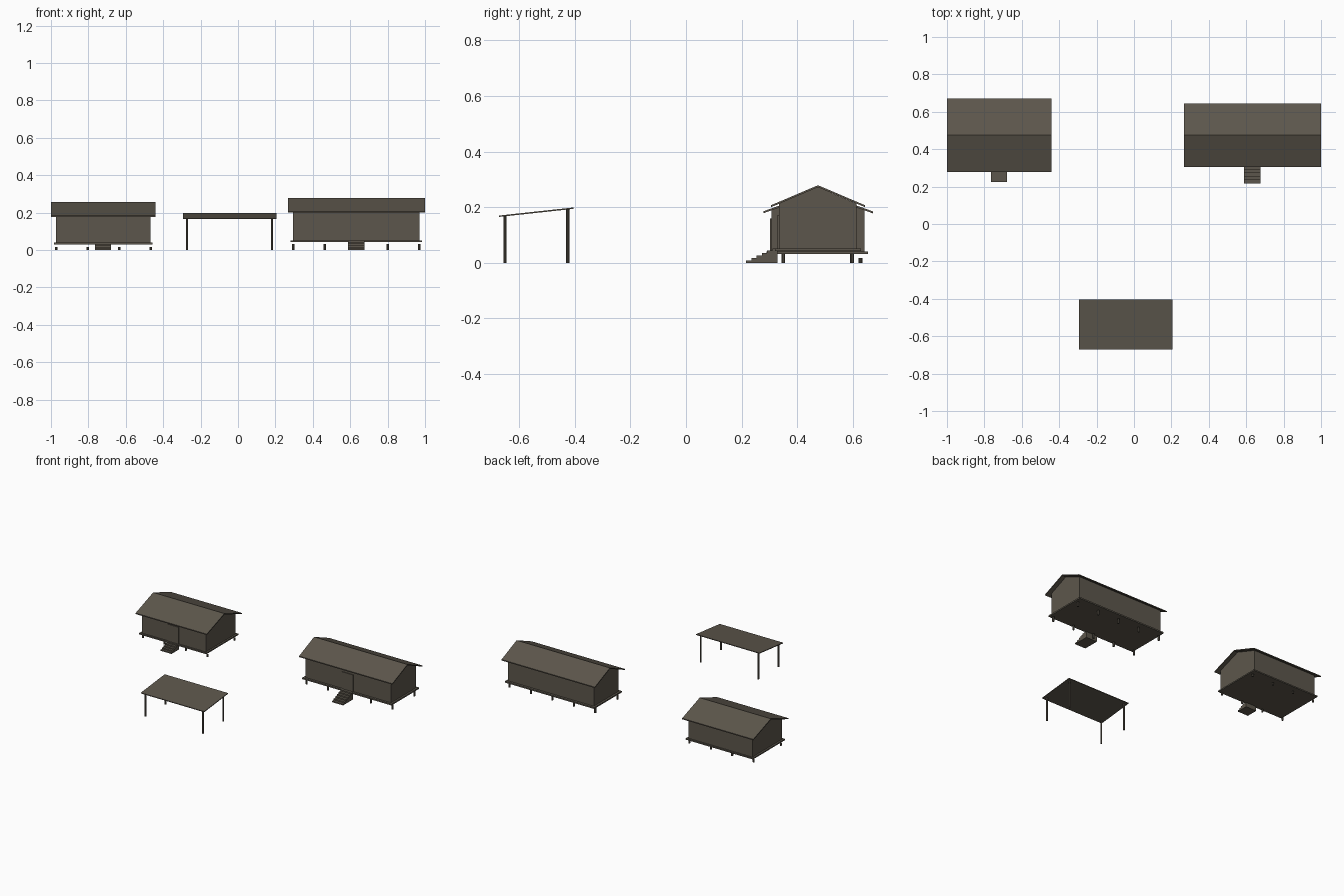
import bpy, bmesh, math
from mathutils import Vector

if "Cube" in bpy.data.objects:
    bpy.data.objects.remove(bpy.data.objects["Cube"])

wood = bpy.data.materials.new("weathered dark wood")
wood.diffuse_color = (0.108, 0.094, 0.072, 1)
wood.use_nodes = True
wood.node_tree.nodes["Principled BSDF"].inputs["Base Color"].default_value = wood.diffuse_color


def finish(name, bm):
    bmesh.ops.recalc_face_normals(bm, faces=bm.faces[:])
    me = bpy.data.meshes.new(name)
    bm.to_mesh(me)
    bm.free()
    me.materials.append(wood)
    ob = bpy.data.objects.new(name, me)
    bpy.context.collection.objects.link(ob)
    return ob


def prism(name, x0, x1, profile):
    """Extrude a (y, z) outline along x."""
    bm = bmesh.new()
    face = bm.faces.new([bm.verts.new((x0, y, z)) for y, z in profile])
    ext = bmesh.ops.extrude_face_region(bm, geom=[face])["geom"]
    verts = [v for v in ext if isinstance(v, bmesh.types.BMVert)]
    bmesh.ops.translate(bm, verts=verts, vec=(x1 - x0, 0, 0))
    return finish(name, bm)


def box(name, x0, x1, y0, y1, z0, z1):
    return prism(name, x0, x1, [(y0, z0), (y1, z0), (y1, z1), (y0, z1)])


def post(name, x, y, height, radius):
    bm = bmesh.new()
    bmesh.ops.create_cone(bm, cap_ends=True, segments=10, radius1=radius,
                          radius2=radius, depth=height)
    bmesh.ops.translate(bm, verts=bm.verts[:], vec=(x, y, height / 2))
    return finish(name, bm)


def house(tag, roof_x, roof_y, eave, ridge, wall_x, wall_y, slab_x, slab_y,
          floor, post_h, post_xs, post_ys, door_x, door_top, step_y, steps):
    mid = (roof_y[0] + roof_y[1]) / 2
    t = 0.007
    slope = (ridge - eave) / (mid - roof_y[0])
    z_wall = eave - t + slope * (wall_y[0] - roof_y[0])
    # floor deck
    box(tag + "_floor", *slab_x, *slab_y, *floor)
    # gabled walls
    prism(tag + "_walls", *wall_x, [
        (wall_y[0], floor[1]), (wall_y[1], floor[1]), (wall_y[1], z_wall),
        (mid, ridge - t), (wall_y[0], z_wall)])
    # pitched roof
    prism(tag + "_roof", *roof_x, [
        (roof_y[0], eave), (mid, ridge), (roof_y[1], eave),
        (roof_y[1], eave - t), (mid, ridge - t), (roof_y[0], eave - t)])
    # door plate
    box(tag + "_door", *door_x, wall_y[0] - 0.005, wall_y[0] + 0.001,
        floor[1], door_top)
    # foundation posts
    for i, x in enumerate(post_xs):
        for j, y in enumerate(post_ys):
            post(f"{tag}_foundation_post_{i}_{j}", x, y, post_h, 0.007)
    # solid entrance steps
    outline = [(step_y[0], 0)]
    for i in range(steps):
        y = step_y[0] + (step_y[1] - step_y[0]) * i / steps
        y2 = step_y[0] + (step_y[1] - step_y[0]) * (i + 1) / steps
        z = floor[1] * (i + 1) / steps
        outline += [(y, z), (y2, z)]
    outline.append((step_y[1], 0))
    prism(tag + "_steps", *door_x, outline)


# small house on the left
house("left_house", (-1.0, -0.44), (0.278, 0.672), 0.185, 0.256,
      (-0.972, -0.468), (0.307, 0.643), (-0.985, -0.456), (0.295, 0.655),
      (0.031, 0.04), 0.017, [-0.972 + 0.1685 * i for i in range(4)],
      (0.322, 0.628), (-0.765, -0.68), 0.16, (0.224, 0.307), 5)

# long house on the right
house("right_house", (0.266, 1.0), (0.306, 0.644), 0.207, 0.279,
      (0.295, 0.97), (0.335, 0.614), (0.281, 0.983), (0.32, 0.63),
      (0.042, 0.052), 0.033, [0.295 + 0.1685 * i for i in range(5)],
      (0.35, 0.598), (0.588, 0.675), 0.172, (0.216, 0.33), 6)

# lean-to canopy: sloped sheet
prism("canopy_roof", -0.294, 0.205, [
    (-0.672, 0.170), (-0.404, 0.199), (-0.404, 0.194), (-0.672, 0.165)])

# canopy posts
for i, x in enumerate((-0.272, 0.181)):
    post(f"canopy_front_post_{i}", x, -0.651, 0.168, 0.006)
    post(f"canopy_back_post_{i}", x, -0.425, 0.193, 0.006)
